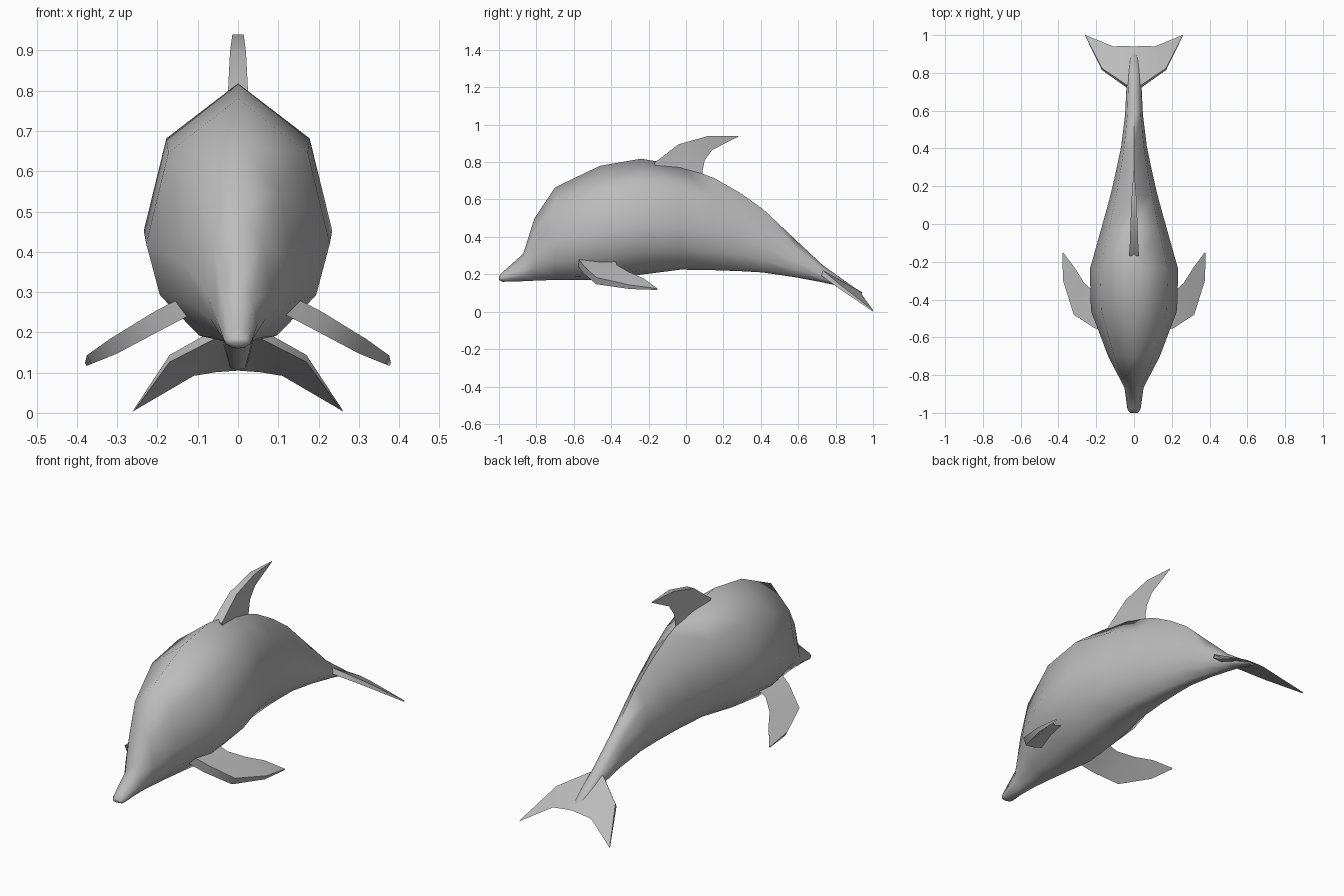
import bpy
import bmesh
from math import radians
from mathutils import Vector

cube = bpy.data.objects.get("Cube")
if cube:
    bpy.data.objects.remove(cube, do_unlink=True)

grey = bpy.data.materials.new("dolphin grey")
grey.use_nodes = True
grey.diffuse_color = (0.5, 0.5, 0.5, 1)
grey.node_tree.nodes["Principled BSDF"].inputs["Base Color"].default_value = grey.diffuse_color


def loft(name, rings, angle, mirror=False, caps=(True, True)):
    """Skin a row of equal closed rings, optionally mirrored across x."""
    bm = bmesh.new()
    rows = [[bm.verts.new(p) for p in ring] for ring in rings]
    n = len(rows[0])
    for a, b in zip(rows, rows[1:]):
        for i in range(n):
            j = (i + 1) % n
            bm.faces.new((a[i], a[j], b[j], b[i]))
    for row, cap in zip((rows[0], rows[-1]), caps):
        if cap:
            bm.faces.new(row)
    bmesh.ops.remove_doubles(bm, verts=bm.verts, dist=0.0005)
    bmesh.ops.recalc_face_normals(bm, faces=bm.faces)
    mesh = bpy.data.meshes.new(name)
    bm.to_mesh(mesh)
    bm.free()
    mesh.materials.append(grey)
    obj = bpy.data.objects.new(name, mesh)
    bpy.context.collection.objects.link(obj)
    bpy.ops.object.select_all(action="DESELECT")
    obj.select_set(True)
    bpy.context.view_layer.objects.active = obj
    bpy.ops.object.shade_smooth_by_angle(angle=radians(angle))
    if mirror:
        obj.modifiers.new("Mirror", "MIRROR").use_clip = True
    return obj


def blade(stations, axis):
    """Wedge rings: blunt leading edge, sharp trailing edge."""
    rings = []
    for lead, trail, half in stations:
        lead, trail, off = Vector(lead), Vector(trail), Vector(axis) * half
        rings.append([lead + off, lead - off, trail])
    return rings


# Body: y, top, bottom, half width
stations = [
    (-1.0, 0.19, 0.17, 0.022), (-0.98, 0.212, 0.16, 0.035),
    (-0.87, 0.31, 0.163, 0.05), (-0.81, 0.50, 0.166, 0.08),
    (-0.70, 0.665, 0.17, 0.137), (-0.46, 0.78, 0.17, 0.228),
    (-0.24, 0.818, 0.198, 0.234), (-0.03, 0.782, 0.225, 0.175),
    (0.15, 0.715, 0.222, 0.125), (0.29, 0.635, 0.217, 0.093),
    (0.41, 0.55, 0.21, 0.068), (0.58, 0.39, 0.185, 0.047),
    (0.73, 0.25, 0.157, 0.04), (0.80, 0.20, 0.142, 0.034),
    (0.91, 0.122, 0.108, 0.02),
]
# Half section: share of half width, share of height
section = [(0, 1), (0.76, 0.78), (1, 0.41), (0.85, 0.2), (0.42, 0.035), (0, 0)]
outline = section + [(-x, z) for x, z in section[-2:0:-1]]
loft("body", [[(x * w, y, low + z * (top - low)) for x, z in outline]
              for y, top, low, w in stations], 80)

# Dorsal fin: leading point, trailing point, half thickness
loft("dorsal_fin", blade([
    ((0, -0.15, 0.74), (0, 0.08, 0.68), 0.026),
    ((0, -0.17, 0.795), (0, 0.09, 0.76), 0.025),
    ((0, -0.04, 0.895), (0, 0.10, 0.81), 0.02),
    ((0, 0.12, 0.94), (0, 0.14, 0.865), 0.014),
    ((0, 0.28, 0.94), (0, 0.28, 0.937), 0.002),
], (1, 0, 0)), 50)

# Flippers
loft("flippers", blade([
    ((0.12, -0.58, 0.27), (0.12, -0.38, 0.285), 0.024),
    ((0.20, -0.55, 0.228), (0.20, -0.37, 0.25), 0.024),
    ((0.31, -0.48, 0.165), (0.265, -0.31, 0.215), 0.02),
    ((0.37, -0.30, 0.132), (0.315, -0.23, 0.18), 0.012),
    ((0.378, -0.155, 0.12), (0.375, -0.15, 0.122), 0.004),
], (0.45, 0, 0.9)), 50, mirror=True)

# Tail flukes
loft("tail_flukes", blade([
    ((0, 0.71, 0.225), (0, 0.94, 0.105), 0.014),
    ((0.04, 0.73, 0.205), (0.055, 0.943, 0.101), 0.014),
    ((0.17, 0.82, 0.135), (0.11, 0.94, 0.092), 0.01),
    ((0.26, 1.0, 0.004), (0.257, 1.0, 0.006), 0.003),
], (0, 0.5, 0.86)), 50, mirror=True, caps=(False, True))
